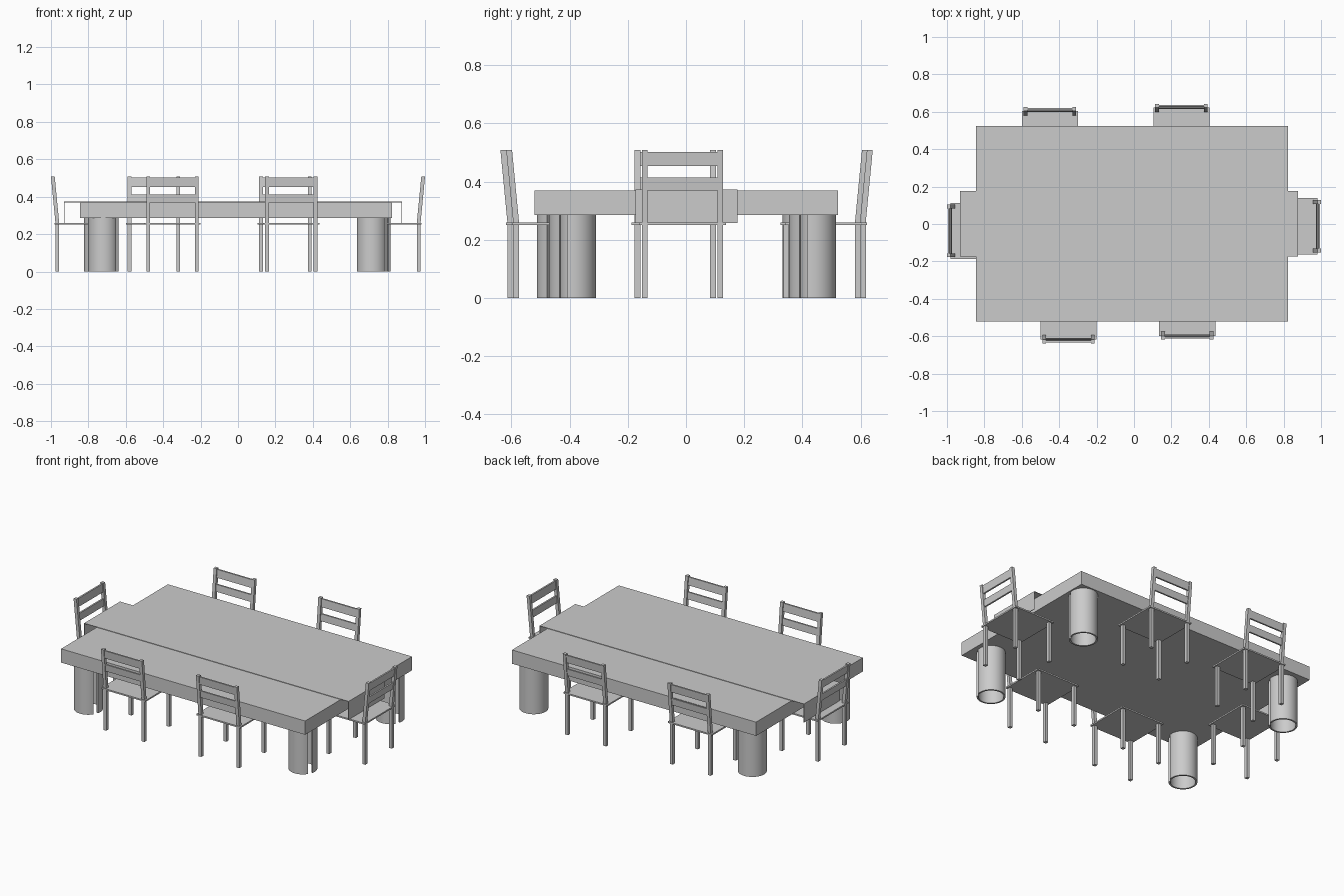
import bpy, bmesh
from math import radians, cos, sin, pi
from mathutils import Matrix

if "Cube" in bpy.data.objects:
    bpy.data.objects.remove(bpy.data.objects["Cube"])


def prism_mesh(name, prisms):
    """Mesh made of prisms: each is a (y, z) profile extruded from x0 to x1."""
    bm = bmesh.new()
    for profile, x0, x1 in prisms:
        face = bm.faces.new([bm.verts.new((x0, y, z)) for y, z in profile])
        ext = bmesh.ops.extrude_face_region(bm, geom=[face])
        verts = [v for v in ext["geom"] if isinstance(v, bmesh.types.BMVert)]
        bmesh.ops.translate(bm, vec=(x1 - x0, 0, 0), verts=verts)
    bmesh.ops.recalc_face_normals(bm, faces=bm.faces)
    mesh = bpy.data.meshes.new(name)
    bm.to_mesh(mesh)
    bm.free()
    return mesh


def add(name, mesh, matrix=Matrix()):
    obj = bpy.data.objects.new(name, mesh)
    obj.matrix_world = matrix
    bpy.context.collection.objects.link(obj)
    return obj


def rect(y0, y1, z0, z1):
    return [(y0, z0), (y1, z0), (y1, z1), (y0, z1)]


# Table top
TOP = 0.37
add("table_top", prism_mesh("table_top", [(rect(-0.52, 0.523, 0.285, TOP), -0.845, 0.823)]))

# Table runner with hanging ends
T = 0.003
side = rect(-0.173, 0.177, TOP, TOP + T)
drop = rect(-0.173, 0.177, 0.258, TOP + T)
add("table_runner", prism_mesh("table_runner", [
    (side, -0.93 + T, 0.877 - T), (drop, -0.93, -0.93 + T), (drop, 0.877 - T, 0.877)]))

# Hollow table legs, each an almost closed tube with a narrow slot
R, WALL, HEIGHT, STEPS = 0.081, 0.01, 0.285, 40
start, sweep = radians(-14), radians(340)
bm = bmesh.new()
rings = []
for i in range(STEPS + 1):
    a = start + sweep * i / STEPS
    rings.append([bm.verts.new((r * cos(a), r * sin(a), z))
                  for r, z in ((R, 0), (R, HEIGHT), (R - WALL, HEIGHT), (R - WALL, 0))])
for a, b in zip(rings, rings[1:]):
    for k in range(4):
        bm.faces.new((a[k], b[k], b[k - 3], a[k - 3]))
bm.faces.new(rings[0])
bm.faces.new(rings[-1])
bmesh.ops.recalc_face_normals(bm, faces=bm.faces)
for f in bm.faces:
    f.smooth = True
for e in bm.edges:
    e.smooth = e.calc_face_angle(pi) < radians(30)
leg_mesh = bpy.data.meshes.new("table_leg")
bm.to_mesh(leg_mesh)
bm.free()
for name, x, y in (("front_left", -0.72, -0.432), ("front_right", 0.717, -0.39),
                   ("back_left", -0.743, 0.413), ("back_right", 0.735, 0.435)):
    add(name + "_table_leg", leg_mesh, Matrix.Translation((x, y, 0)))

# Chair parts; the chair back faces -y with its rearmost point at y = 0
W, P, LEAN, SEAT, TALL = 0.14, 0.02, 0.024, 0.26, 0.508


def lean_y(z):
    return LEAN * (TALL - z) / (TALL - SEAT)


def slat(z0, z1):
    a, b = lean_y(z0) + 0.004, lean_y(z1) + 0.004
    return [(a, z0), (a + 0.01, z0), (b + 0.01, z1), (b, z1)]


post = [(LEAN, 0), (LEAN + P, 0), (LEAN + P, SEAT), (P, TALL), (0, TALL), (LEAN, SEAT)]
front = rect(0.27, 0.27 + P, 0, 0.252)
pair = ((-W, -W + P), (W - P, W))
parts = {
    "seat": prism_mesh("seat", [(rect(0.02, 0.30, 0.251, SEAT), -0.15, 0.15)]),
    "back_posts": prism_mesh("back_posts", [(post, a, b) for a, b in pair]),
    "front_legs": prism_mesh("front_legs", [(front, a, b) for a, b in pair]),
    "back_slats": prism_mesh("back_slats", [(slat(0.37, 0.413), -W + P, W - P),
                                            (slat(0.453, 0.502), -W + P, W - P)]),
}

# Six chairs around the table
chairs = (("front_left", -0.35, -0.638, 0), ("front_right", 0.285, -0.618, 0),
          ("back_left", -0.45, 0.625, 180), ("back_right", 0.253, 0.642, 180),
          ("left_end", -1.0, -0.037, -90), ("right_end", 1.0, -0.012, 90))
for name, x, y, turn in chairs:
    place = Matrix.Translation((x, y, 0)) @ Matrix.Rotation(radians(turn), 4, "Z")
    for part, mesh in parts.items():
        add(f"{name}_chair_{part}", mesh, place)
